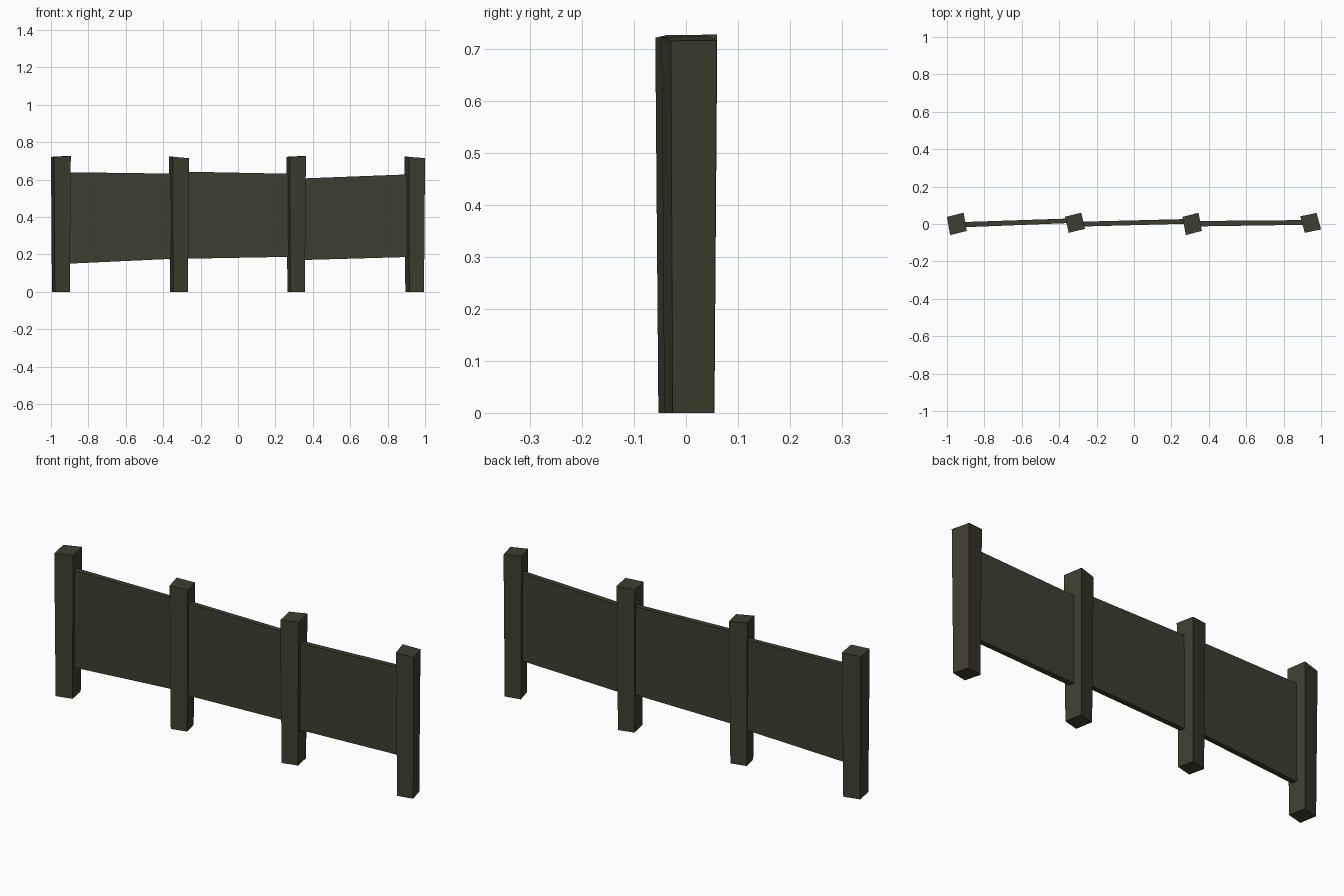
import bpy
from mathutils import Vector

if "Cube" in bpy.data.objects:
    bpy.data.objects.remove(bpy.data.objects["Cube"])

wood = bpy.data.materials.new("dark olive wood")
wood.diffuse_color = (0.05, 0.048, 0.029, 1)
wood.use_nodes = True
wood.node_tree.nodes["Principled BSDF"].inputs["Base Color"].default_value = wood.diffuse_color

BOX_FACES = [(3, 2, 1, 0), (4, 5, 6, 7), (0, 1, 5, 4),
             (1, 2, 6, 5), (2, 3, 7, 6), (3, 0, 4, 7)]


def add_box(name, bottom, top):
    """Box from four bottom and four top corners, counter-clockwise."""
    mesh = bpy.data.meshes.new(name)
    mesh.from_pydata(bottom + top, [], BOX_FACES)
    mesh.materials.append(wood)
    obj = bpy.data.objects.new(name, mesh)
    bpy.context.collection.objects.link(obj)


def post(name, front_left, front_edge, side_edge, heights):
    """Twisted post, wider at its slanted top than at the ground."""
    a, u, v = Vector(front_left), Vector(front_edge), Vector(side_edge)
    ring = [a, a + u, a + u + v, a + v]
    mid = a + (u + v) / 2
    bottom = [(*(mid + (p - mid) * 0.9), 0) for p in ring]
    top = [(*p, z) for p, z in zip(ring, heights)]
    add_box(name, bottom, top)


def panel(name, left, right):
    """Crooked board; each end is (x, front y, back y, low z, high z)."""
    (x0, f0, b0, l0, h0), (x1, f1, b1, l1, h1) = left, right
    add_box(name,
            [(x0, f0, l0), (x1, f1, l1), (x1, b1, l1), (x0, b0, l0)],
            [(x0, f0, h0), (x1, f1, h1), (x1, b1, h1), (x0, b0, h0)])


# Posts: alternate ones lean their tops the other way
rise = (0.721, 0.726, 0.727, 0.722)
fall = (0.722, 0.715, 0.716, 0.725)
post("post_1", (-0.983, -0.059), (0.089, 0.022), (-0.017, 0.097), rise)
post("post_2", (-0.349, -0.047), (0.087, 0.021), (-0.020, 0.086), fall)
post("post_3", (0.277, -0.059), (0.086, 0.022), (-0.018, 0.097), rise)
post("post_4", (0.913, -0.047), (0.087, 0.018), (-0.024, 0.088), fall)

# Panels, with their ends set into the posts
panel("panel_1", (-0.925, -0.018, 0.010, 0.150, 0.640), (-0.325, 0.006, 0.030, 0.178, 0.632))
panel("panel_2", (-0.295, -0.014, 0.012, 0.177, 0.643), (0.305, 0.002, 0.027, 0.188, 0.631))
panel("panel_3", (0.330, -0.013, 0.016, 0.170, 0.606), (0.930, -0.004, 0.021, 0.187, 0.629))
